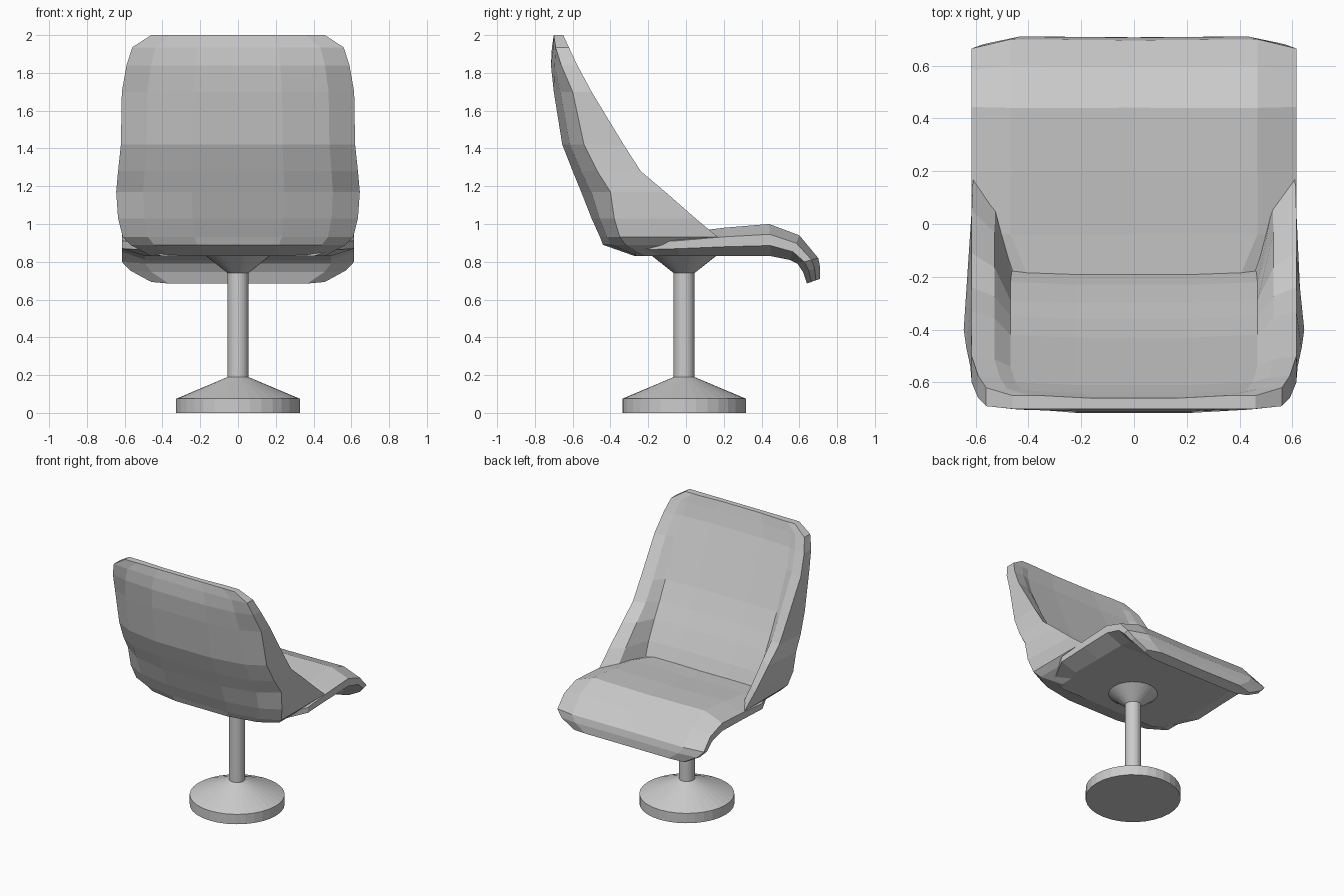
import bpy
import bmesh
from math import cos, sin, tau

cube = bpy.data.objects.get("Cube")
if cube:
    bpy.data.objects.remove(cube)

grey = bpy.data.materials.new("plain_grey")
grey.use_nodes = True
COLOUR = (0.6, 0.6, 0.6, 1)
grey.diffuse_color = COLOUR
grey.node_tree.nodes["Principled BSDF"].inputs["Base Color"].default_value = COLOUR


def loft(name, rings):
    """Skin closed rings of equal length and cap both ends."""
    bm = bmesh.new()
    loops = [[bm.verts.new(p) for p in ring] for ring in rings]
    for a, b in zip(loops, loops[1:]):
        for i in range(len(a)):
            j = (i + 1) % len(a)
            bm.faces.new((a[i], a[j], b[j], b[i]))
    bm.faces.new(loops[0])
    bm.faces.new(loops[-1])
    bmesh.ops.recalc_face_normals(bm, faces=bm.faces)
    mesh = bpy.data.meshes.new(name)
    bm.to_mesh(mesh)
    bm.free()
    mesh.materials.append(grey)
    obj = bpy.data.objects.new(name, mesh)
    bpy.context.collection.objects.link(obj)
    return obj


def mirrored(half):
    """Complete a half ring that starts and ends on the centre plane."""
    return half + [(-x, y, z) for x, y, z in reversed(half[1:-1])]


def mix(a, b, t):
    return a + (b - a) * t


# Pedestal: round foot, cone, post and flared mount
def pedestal(name, profile, sides=32):
    rings = [[(r * cos(tau * i / sides), r * sin(tau * i / sides) - 0.01, z)
              for i in range(sides)] for r, z in profile]
    loft(name, rings)


pedestal("foot", [(0.327, 0), (0.327, 0.075), (0.055, 0.19)])
pedestal("post", [(0.055, 0.185), (0.055, 0.745)])
pedestal("seat_mount", [(0.055, 0.74), (0.175, 0.835)])

# Seat stations: half width, bottom y, bottom z, top y, top z
seat_stations = [
    (0.46, 0.64, 0.685, 0.71, 0.71),
    (0.57, 0.62, 0.745, 0.71, 0.77),
    (0.615, 0.59, 0.79, 0.70, 0.82),
    (0.615, 0.55, 0.81, 0.60, 0.94),
    (0.615, 0.45, 0.83, 0.44, 1.00),
    (0.615, 0.20, 0.83, 0.20, 0.98),
    (0.615, -0.04, 0.83, -0.04, 0.95),
    (0.50, -0.27, 0.83, -0.25, 0.93),
]
seat_rings = []
for w, by, bz, ty, tz in seat_stations:
    at = lambda x, t: (x, mix(by, ty, t), mix(bz, tz, t))
    seat_rings.append(mirrored([
        at(0, 0), at(w * 0.8, 0), at(w, 0.33),
        at(w, 0.68), at(w * 0.76, 1), at(0, 0.96)]))
loft("seat", seat_rings)

# Backrest rows: height, half width, back y, side y, wing rim y, inner y
back_rows = [
    (0.83, 0.46, -0.27, -0.22, -0.10, -0.15),
    (0.89, 0.57, -0.44, -0.32, 0.10, -0.17),
    (0.93, 0.61, -0.455, -0.35, 0.17, -0.18),
    (1.03, 0.635, -0.50, -0.38, 0.05, -0.22),
    (1.17, 0.645, -0.555, -0.40, -0.11, -0.29),
    (1.28, 0.635, -0.60, -0.47, -0.24, -0.35),
    (1.42, 0.62, -0.655, -0.54, -0.33, -0.42),
    (1.70, 0.615, -0.70, -0.60, -0.50, -0.54),
    (1.84, 0.59, -0.715, -0.66, -0.575, -0.60),
    (1.935, 0.56, -0.71, -0.69, -0.62, -0.63),
    (2.00, 0.46, -0.70, -0.70, -0.65, -0.65),
]
back_rings = []
for z, w, back, side, rim, inner in back_rows:
    rim_x = min(w, 0.615)
    back_rings.append(mirrored([
        (0, back, z), (w * 0.38, back, z),
        (w * 0.78, mix(back, side, 0.35), z), (w, side, z),
        (rim_x, rim, z), (rim_x * 0.86, mix(rim, inner, 0.3), z),
        (rim_x * 0.76, inner, z), (rim_x * 0.35, inner - 0.01, z),
        (0, inner - 0.01, z)]))
loft("backrest", back_rings)
